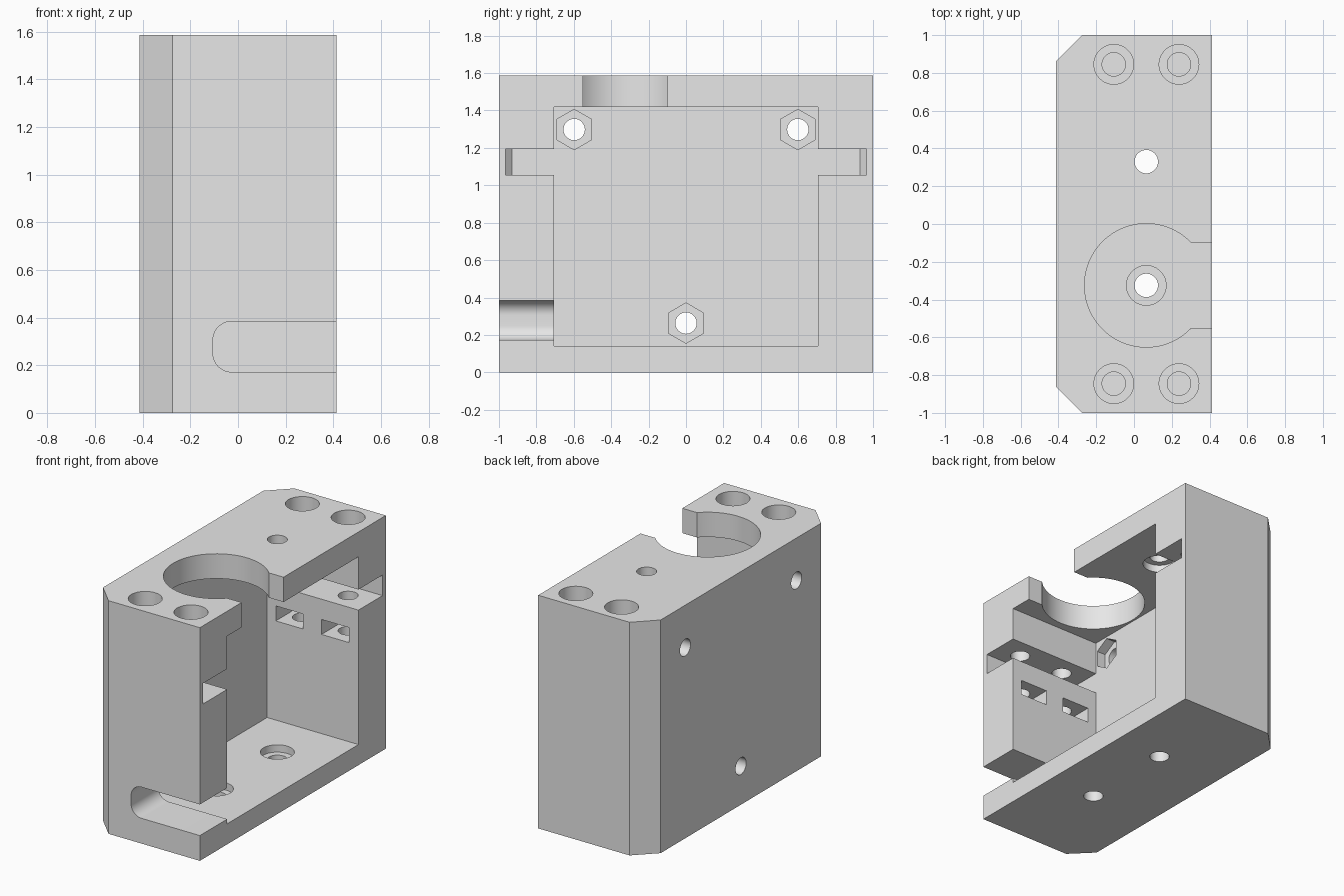
import bpy, bmesh
from math import sin, cos, pi, radians

old = bpy.data.objects.get("Cube")
if old:
    bpy.data.objects.remove(old, do_unlink=True)

grey = bpy.data.materials.new("plain_grey")
grey.use_nodes = True
grey.diffuse_color = (0.8, 0.8, 0.8, 1)
grey.node_tree.nodes["Principled BSDF"].inputs["Base Color"].default_value = (0.8, 0.8, 0.8, 1)


def prism(name, points, axis, lo, hi):
    """Extrude a flat outline along an axis between two positions."""
    place = {"x": lambda a, b, h: (h, a, b),
             "y": lambda a, b, h: (a, h, b),
             "z": lambda a, b, h: (a, b, h)}[axis]
    bm = bmesh.new()
    bottom = [bm.verts.new(place(a, b, lo)) for a, b in points]
    top = [bm.verts.new(place(a, b, hi)) for a, b in points]
    bm.faces.new(bottom)
    bm.faces.new(top)
    n = len(points)
    for i in range(n):
        j = (i + 1) % n
        bm.faces.new((bottom[i], bottom[j], top[j], top[i]))
    bmesh.ops.recalc_face_normals(bm, faces=bm.faces)
    mesh = bpy.data.meshes.new(name)
    bm.to_mesh(mesh)
    bm.free()
    obj = bpy.data.objects.new(name, mesh)
    bpy.context.collection.objects.link(obj)
    return obj


def ring(a, b, r, n=48, start=0.0, sweep=2 * pi):
    return [(a + r * cos(start + sweep * i / n), b + r * sin(start + sweep * i / n))
            for i in range(n)]


def rect(a0, b0, a1, b1):
    return [(a0, b0), (a1, b0), (a1, b1), (a0, b1)]


def cut(points, axis, lo, hi):
    """Subtract a prism from the housing."""
    cutter = prism("cutter", points, axis, lo, hi)
    cutter.hide_render = True
    mod = housing.modifiers.new("cut", "BOOLEAN")
    mod.operation = "DIFFERENCE"
    mod.solver = "EXACT"
    mod.object = cutter
    bpy.ops.object.modifier_apply(modifier=mod.name)
    bpy.data.objects.remove(cutter, do_unlink=True)


# Block with two chamfered upright edges
W, H, BACK = 0.413, 1.587, -0.275
housing = prism("housing", [(W, -1), (W, 1), (BACK, 1), (-W, 0.862),
                            (-W, -0.862), (BACK, -1)], "z", 0, H)
housing.data.materials.append(grey)
bpy.ops.object.select_all(action="DESELECT")
bpy.context.view_layer.objects.active = housing
housing.select_set(True)

# Main cavity, open to one side
FLOOR, ROOF, SIDE = 0.14, 1.418, 0.706
cut(rect(-SIDE, FLOOR, SIDE, ROOF), "x", BACK, 0.6)

# Side slots with chamfered inner ends
for s in (-1, 1):
    cut([(0.6, s * 0.6), (0.6, s * 0.965), (BACK + 0.035, s * 0.965),
         (BACK, s * 0.93), (BACK, s * 0.6)], "z", 1.055, 1.195)

# Round opening in the top, with a channel to the open side
CX, CY = 0.065, -0.325
cut(ring(CX, CY, 0.327, 96), "z", 1.3, 1.7)
cut(rect(CX, CY - 0.225, 0.6, CY + 0.225), "z", 1.3, 1.7)

# Cable slot through the front wall, rounded at its inner end
z0, z1, x0, r = 0.172, 0.384, -0.105, 0.078
cut([(0.6, z1)] + ring(x0 + r, z1 - r, r, 12, pi / 2, pi / 2) + [(x0, z1 - r)]
    + ring(x0 + r, z0 + r, r, 12, pi, pi / 2) + [(x0 + r, z0), (0.6, z0)],
    "y", -1.2, -0.6)

# Counterbored bolt holes from above, each with a nut slot below
for s in (-1, 1):
    for x in (-0.107, 0.238):
        y = s * 0.845
        cut(ring(x, y, 0.105), "z", 1.36, 1.7)
        cut(ring(x, y, 0.062), "z", 0.7, 1.5)
        a, b = sorted((s * 0.6, s * 0.95))
        cut(rect(x - 0.103, a, x + 0.103, b), "z", 0.815, 0.917)

# Vertical holes in floor and top plate
for y in (CY, 0.33):
    cut(ring(CX, y, 0.062), "z", -0.1, 0.3)
    cut(ring(CX, y, 0.105), "z", FLOOR - 0.05, 0.3)
cut(ring(CX, 0.33, 0.062), "z", 1.3, 1.7)
cut(ring(CX, 0.33, 0.105), "z", 1.3, ROOF + 0.05)

# Back wall holes with hexagonal nut pockets
for y, z in ((-0.598, 1.298), (0.598, 1.298), (0, 0.263)):
    cut(ring(y, z, 0.057), "x", -0.6, -0.2)
    cut(ring(y, z, 0.108, 6, pi / 2), "x", BACK - 0.065, -0.2)

bpy.ops.object.shade_smooth_by_angle(angle=radians(30))
